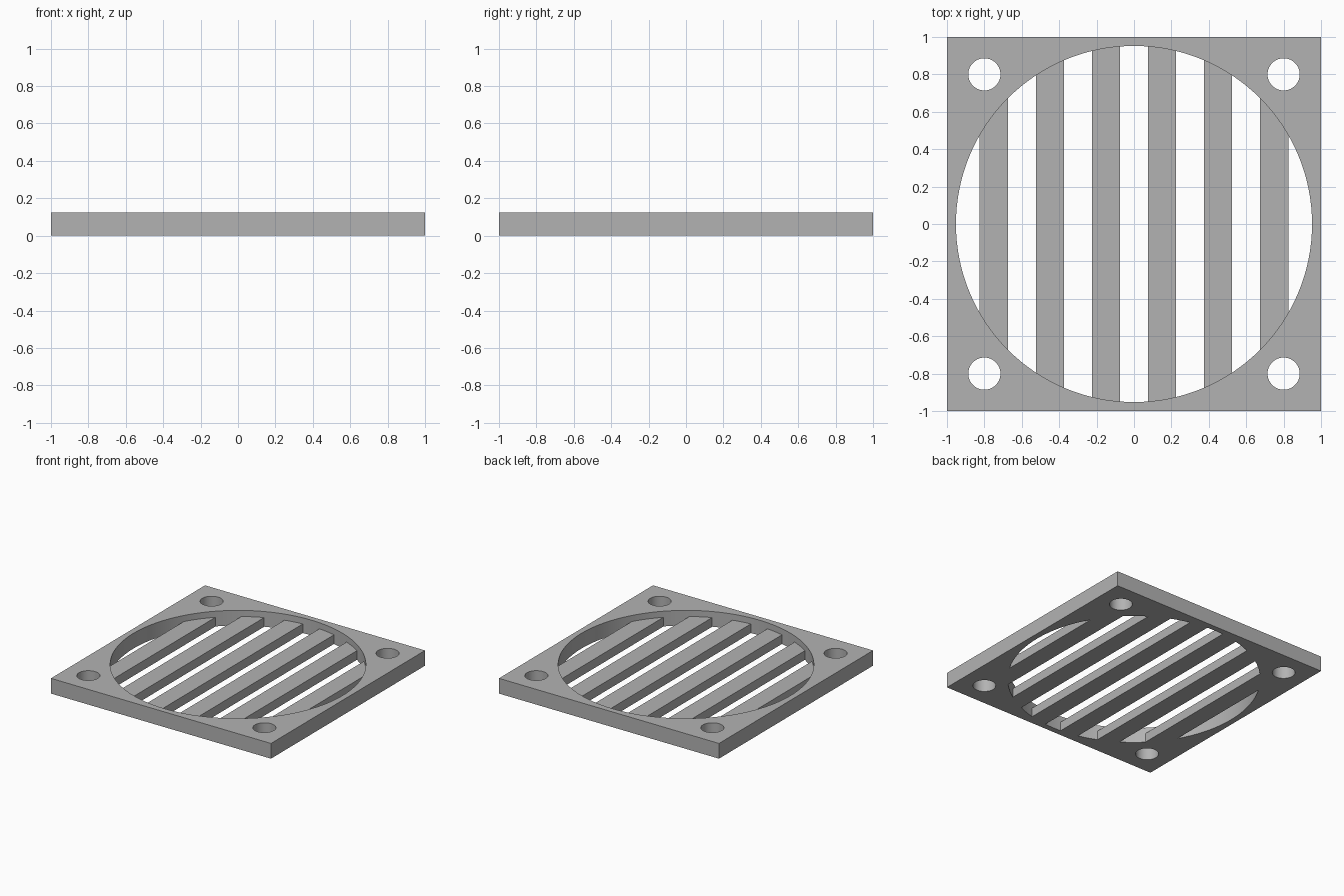
import bpy
from math import radians

cube = bpy.data.objects.get("Cube")
if cube:
    bpy.data.objects.remove(cube, do_unlink=True)

THICK, BAR_TOP = 0.125, 0.075
OPENING, SCREW = 0.952, 0.086

# Material
grey = bpy.data.materials.new("plain_grey")
grey.use_nodes = True
colour = (0.45, 0.45, 0.45, 1)
grey.diffuse_color = colour
grey.node_tree.nodes["Principled BSDF"].inputs["Base Color"].default_value = colour


def box(name, x, width, depth, z0, z1):
    bpy.ops.mesh.primitive_cube_add(size=1, location=(x, 0, (z0 + z1) / 2))
    ob = bpy.context.object
    ob.name = name
    ob.scale = (width, depth, z1 - z0)
    bpy.ops.object.transform_apply(location=True, scale=True)
    return ob


def cylinder(name, x, y, radius, sides):
    bpy.ops.mesh.primitive_cylinder_add(vertices=sides, radius=radius, depth=0.6,
                                        location=(x, y, 0))
    ob = bpy.context.object
    ob.name = name
    ob.hide_render = True
    return ob


def cut(target, cutter):
    mod = target.modifiers.new("cut", "BOOLEAN")
    mod.operation, mod.solver, mod.object = "DIFFERENCE", "EXACT", cutter
    bpy.context.view_layer.objects.active = target
    bpy.ops.object.modifier_apply(modifier=mod.name)
    bpy.data.objects.remove(cutter, do_unlink=True)


# Square plate
plate = box("grille_plate", 0, 2, 2, 0, THICK)
plate.data.materials.append(grey)

# Round opening, with six lowered bars left standing in it
opening = cylinder("opening_cutter", 0, 0, OPENING, 128)
for i in range(6):
    cut(opening, box("bar_space", -0.75 + 0.3 * i, 0.15, 3, -0.5, BAR_TOP))
cut(plate, opening)

# Screw holes in the corners
for x in (-0.8, 0.8):
    for y in (-0.8, 0.8):
        cut(plate, cylinder("screw_cutter", x, y, SCREW, 48))

# Smooth round walls, crisp edges
bpy.ops.object.select_all(action="DESELECT")
plate.select_set(True)
bpy.context.view_layer.objects.active = plate
bpy.ops.object.shade_smooth_by_angle(angle=radians(25))
